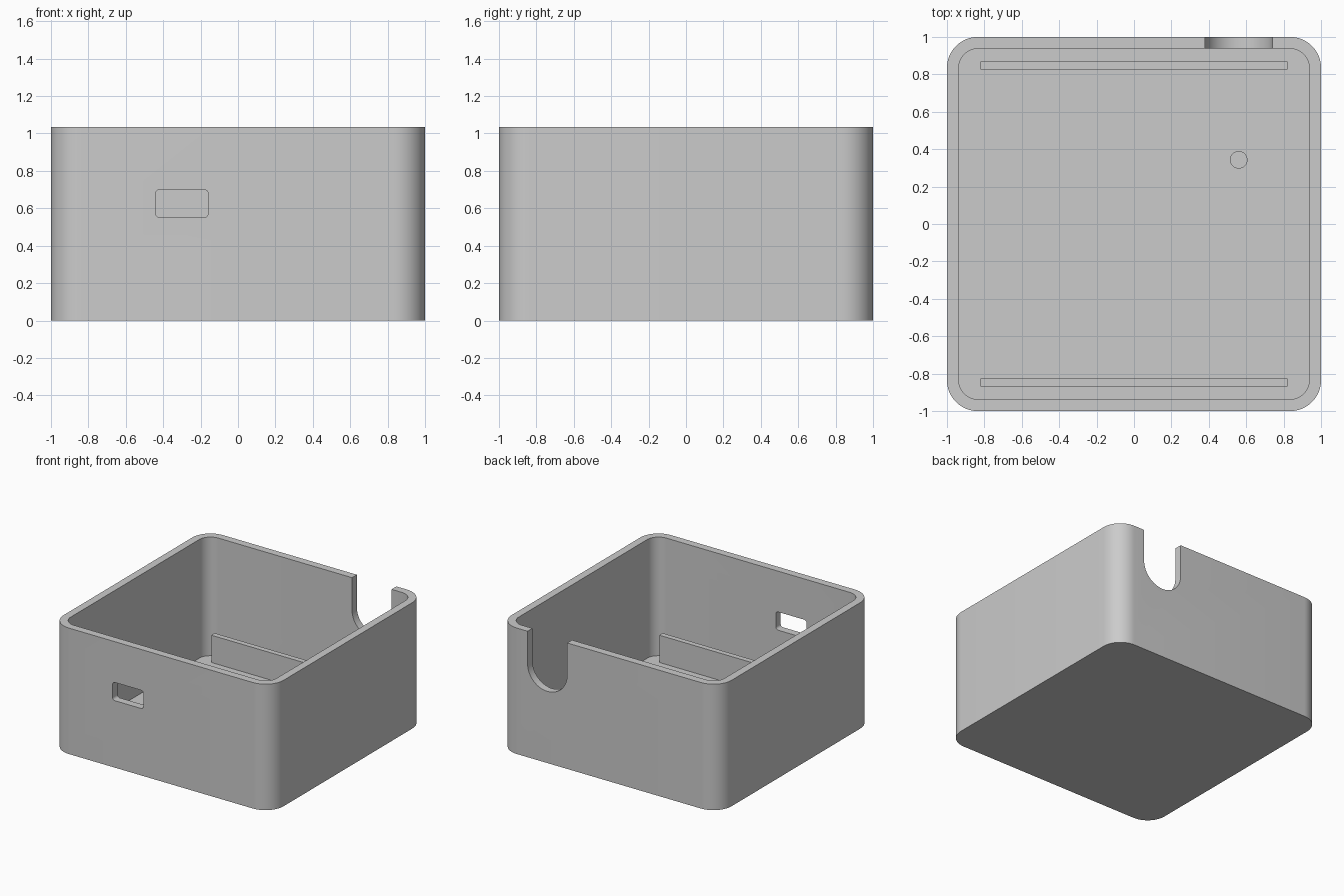
import bpy, bmesh
from math import cos, sin, pi, radians
from mathutils import Vector

if "Cube" in bpy.data.objects:
    bpy.data.objects.remove(bpy.data.objects["Cube"], do_unlink=True)

HEIGHT, WALL, FLOOR = 1.035, 0.063, 0.06
OUTER_RADIUS, RIB_TOP = 0.165, 0.284

grey = bpy.data.materials.new("plain grey")
grey.use_nodes = True
colour = (0.6, 0.6, 0.6, 1)
grey.diffuse_color = colour
grey.node_tree.nodes["Principled BSDF"].inputs["Base Color"].default_value = colour


def rounded_rect(u0, u1, v0, v1, radius, steps=12):
    """Outline of a rectangle with rounded corners, counter-clockwise."""
    if radius == 0:
        return [(u0, v0), (u1, v0), (u1, v1), (u0, v1)]
    centres = [(u1 - radius, v1 - radius), (u0 + radius, v1 - radius),
               (u0 + radius, v0 + radius), (u1 - radius, v0 + radius)]
    return [(cu + radius * cos((q + i / steps) * pi / 2),
             cv + radius * sin((q + i / steps) * pi / 2))
            for q, (cu, cv) in enumerate(centres) for i in range(steps + 1)]


def prism(name, outline, low, high, along="z"):
    """Extrude an outline along z, or along y for shapes drawn in the xz plane."""
    bm = bmesh.new()
    place = (lambda u, v: (u, v, low)) if along == "z" else (lambda u, v: (u, low, v))
    face = bm.faces.new([bm.verts.new(place(u, v)) for u, v in outline])
    depth = high - low
    offset = Vector((0, 0, depth)) if along == "z" else Vector((0, depth, 0))
    result = bmesh.ops.extrude_face_region(bm, geom=[face], use_keep_orig=True)
    moved = [g for g in result["geom"] if isinstance(g, bmesh.types.BMVert)]
    bmesh.ops.translate(bm, verts=moved, vec=offset)
    bmesh.ops.remove_doubles(bm, verts=bm.verts, dist=1e-5)
    bmesh.ops.recalc_face_normals(bm, faces=bm.faces)
    mesh = bpy.data.meshes.new(name)
    bm.to_mesh(mesh)
    bm.free()
    mesh.materials.append(grey)
    obj = bpy.data.objects.new(name, mesh)
    bpy.context.collection.objects.link(obj)
    return obj


def activate(obj):
    bpy.ops.object.select_all(action="DESELECT")
    obj.select_set(True)
    bpy.context.view_layer.objects.active = obj


def cut(target, cutter):
    cutter.hide_render = True
    mod = target.modifiers.new("cut", "BOOLEAN")
    mod.operation, mod.solver, mod.object = "DIFFERENCE", "EXACT", cutter
    activate(target)
    bpy.ops.object.modifier_apply(modifier=mod.name)
    bpy.data.objects.remove(cutter, do_unlink=True)


# Open box with rounded vertical corners
inner = 1 - WALL
box = prism("box_shell", rounded_rect(-1, 1, -1, 1, OUTER_RADIUS), 0, HEIGHT)
cut(box, prism("cavity", rounded_rect(-inner, inner, -inner, inner, OUTER_RADIUS - WALL),
               FLOOR, HEIGHT + 0.2))

# Small rounded port in the front wall
cut(box, prism("port", rounded_rect(-0.44, -0.16, 0.55, 0.70, 0.022, 6), -1.1, -0.88, "y"))

# U-shaped notch in the back wall, open at the rim
cut(box, prism("notch", rounded_rect(0.38, 0.74, 0.589, 1.6, 0.18, 16), 0.88, 1.1, "y"))

# Upright ribs along the front and back of the floor
for name, y in (("front_rib", -0.847), ("back_rib", 0.847)):
    prism(name, rounded_rect(-0.82, 0.82, y - 0.022, y + 0.022, 0), FLOOR - 0.02, RIB_TOP)

# Small round post on the floor
post = prism("floor_post", rounded_rect(0.513, 0.607, 0.296, 0.39, 0.047, 8), FLOOR - 0.02, RIB_TOP)

for obj in (box, post):
    activate(obj)
    bpy.ops.object.shade_smooth_by_angle(angle=radians(30))
